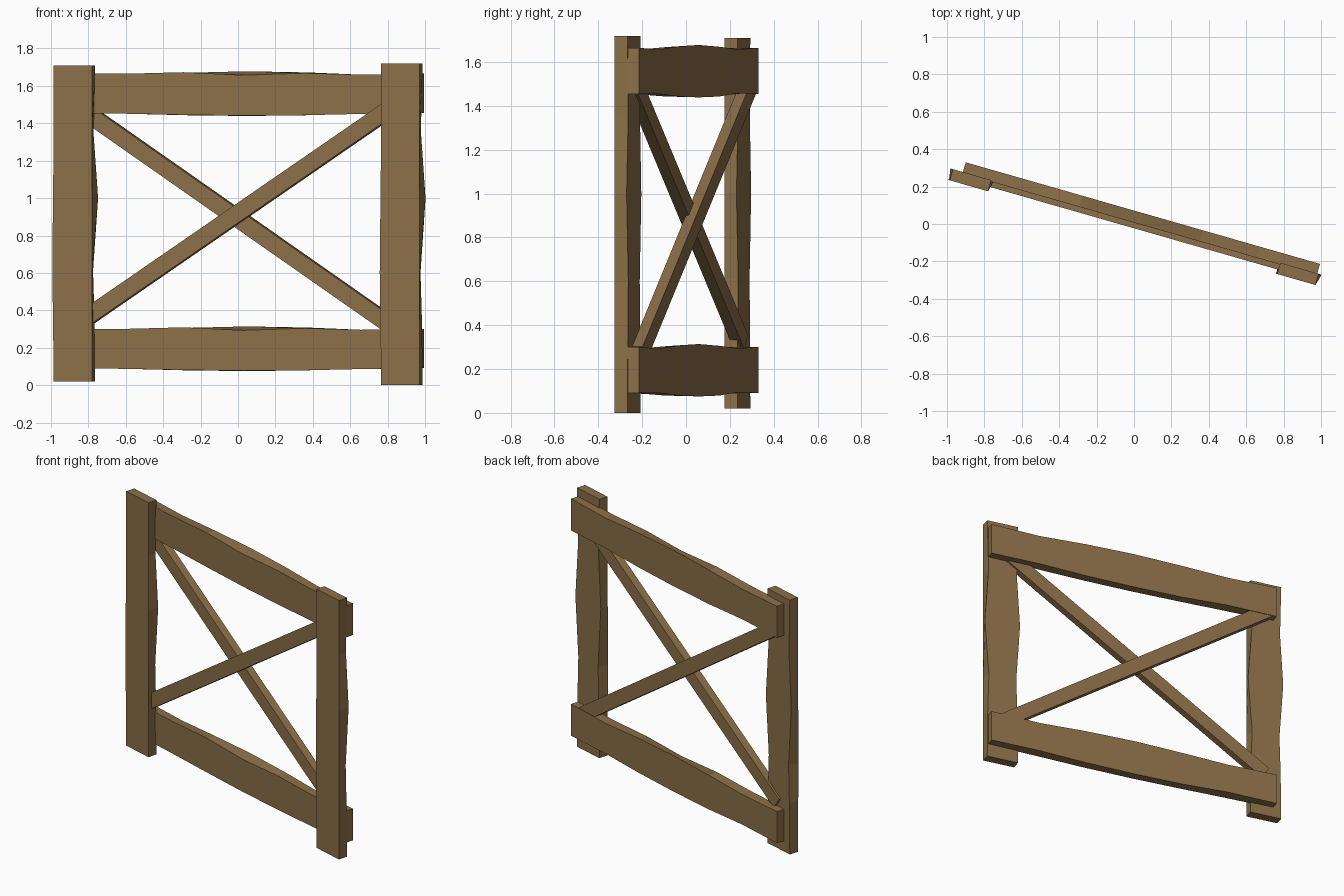
import bpy, bmesh
from math import radians
from mathutils import Vector, Matrix

if "Cube" in bpy.data.objects:
    bpy.data.objects.remove(bpy.data.objects["Cube"])

wood = bpy.data.materials.new("brown_wood")
wood.diffuse_color = (0.26, 0.16, 0.065, 1)
wood.use_nodes = True
wood.node_tree.nodes["Principled BSDF"].inputs["Base Color"].default_value = wood.diffuse_color
TURN = Matrix.Rotation(radians(-16), 4, 'Z')   # whole fence panel stands at an angle


def board(name, start, end, width, v0, v1, rows):
    """Hand-hewn plank between two (u, z) points, spanning depth v0..v1.
    rows: (t, front left, front right, back left, back right) outward edge offsets."""
    a, b = Vector((start[0], 0, start[1])), Vector((end[0], 0, end[1]))
    d = (b - a).normalized()
    side = Vector((-d.z, 0, d.x))
    front, back = Vector((0, v0, 0)), Vector((0, v1, 0))
    h = width / 2
    bm = bmesh.new()
    rings = []
    for t, fl, fr, bl, br in rows:
        c = a.lerp(b, t)
        pts = (c + front + side * (h + fl), c + front - side * (h + fr),
               c + back - side * (h + br), c + back + side * (h + bl))
        rings.append([bm.verts.new(TURN @ p) for p in pts])
    for r, s in zip(rings, rings[1:]):
        for i in range(4):
            j = (i + 1) % 4
            bm.faces.new((r[i], r[j], s[j], s[i]))
    bm.faces.new(rings[0])
    bm.faces.new(rings[-1])
    bmesh.ops.recalc_face_normals(bm, faces=bm.faces)
    me = bpy.data.meshes.new(name)
    bm.to_mesh(me)
    bm.free()
    me.materials.append(wood)
    ob = bpy.data.objects.new(name, me)
    bpy.context.collection.objects.link(ob)


STRAIGHT = [(0, 0, 0, 0, 0), (1, 0, 0, 0, 0)]
POST = [(0, 0, 0, 0, 0),
        (0.2, 0.004, 0, -0.004, -0.004),
        (0.35, 0.008, 0, -0.012, -0.012),
        (0.58, 0.004, 0, 0.014, 0.016),
        (0.79, 0, 0, -0.008, -0.01),
        (1, 0, 0, 0, 0)]
RAIL = [(0, 0, 0, 0, 0),
        (0.17, 0, 0.004, -0.007, -0.003),
        (0.33, 0.008, 0.01, 0.005, 0.012),
        (0.5, -0.008, 0.014, 0.013, 0.016),
        (0.67, 0.003, 0.012, 0.007, 0.012),
        (0.83, -0.005, 0.005, -0.008, 0),
        (1, 0, 0, 0, 0)]

# upright posts at the front
board("left_post", (-0.905, 0.02), (-0.905, 1.71), 0.213, -0.047, 0.015, POST)
board("right_post", (0.916, 0.0), (0.916, 1.72), 0.213, -0.046, 0.016, POST)

# horizontal rails behind the posts
for name, z in (("bottom_rail", 0.196), ("top_rail", 1.56)):
    board(name, (-0.956, z), (1.015, z), 0.21, 0.007, 0.069, RAIL)

# crossed diagonal braces
board("front_brace", (-0.9, 0.322), (0.92, 1.527), 0.09, -0.022, 0.028, STRAIGHT)
board("rear_brace", (-0.91, 1.495), (0.92, 0.265), 0.09, 0.015, 0.065, STRAIGHT)
